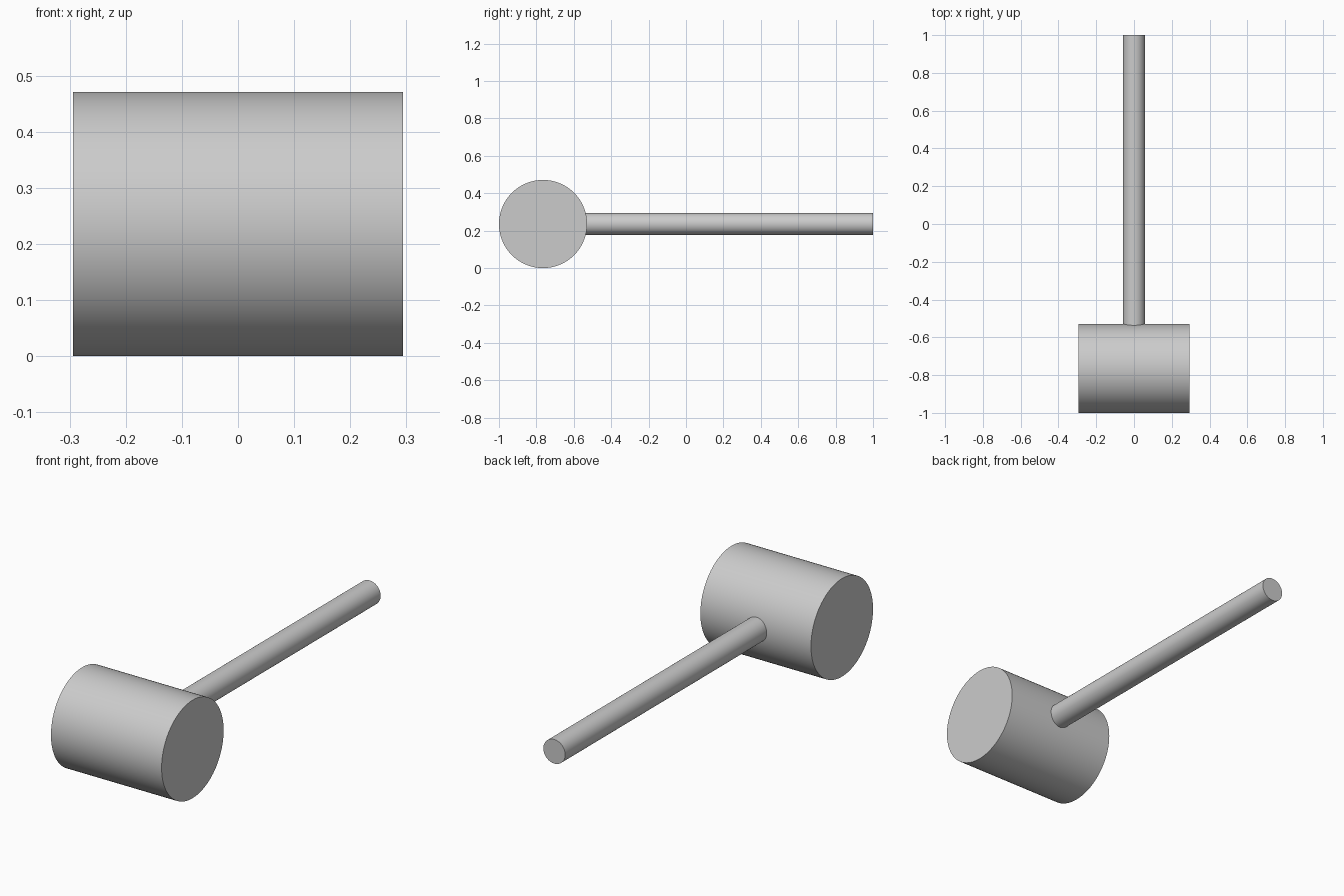
import bpy
from math import pi

if "Cube" in bpy.data.objects:
    bpy.data.objects.remove(bpy.data.objects["Cube"])

HEAD_R = 0.2355
HEAD_Y = -1 + HEAD_R


def cylinder(name, radius, length, location, rotation):
    bpy.ops.mesh.primitive_cylinder_add(
        vertices=96, radius=radius, depth=length, location=location, rotation=rotation)
    obj = bpy.context.object
    obj.name = name
    bpy.ops.object.shade_smooth_by_angle()
    return obj


# Mallet head, lying across x
cylinder("head", HEAD_R, 0.588, (0, HEAD_Y, HEAD_R), (0, pi / 2, 0))

# Handle, set into the head and running back to y = 1
start, end = HEAD_Y + 0.15, 1.0
cylinder("handle", 0.058, end - start, (0, (start + end) / 2, HEAD_R), (pi / 2, 0, 0))
